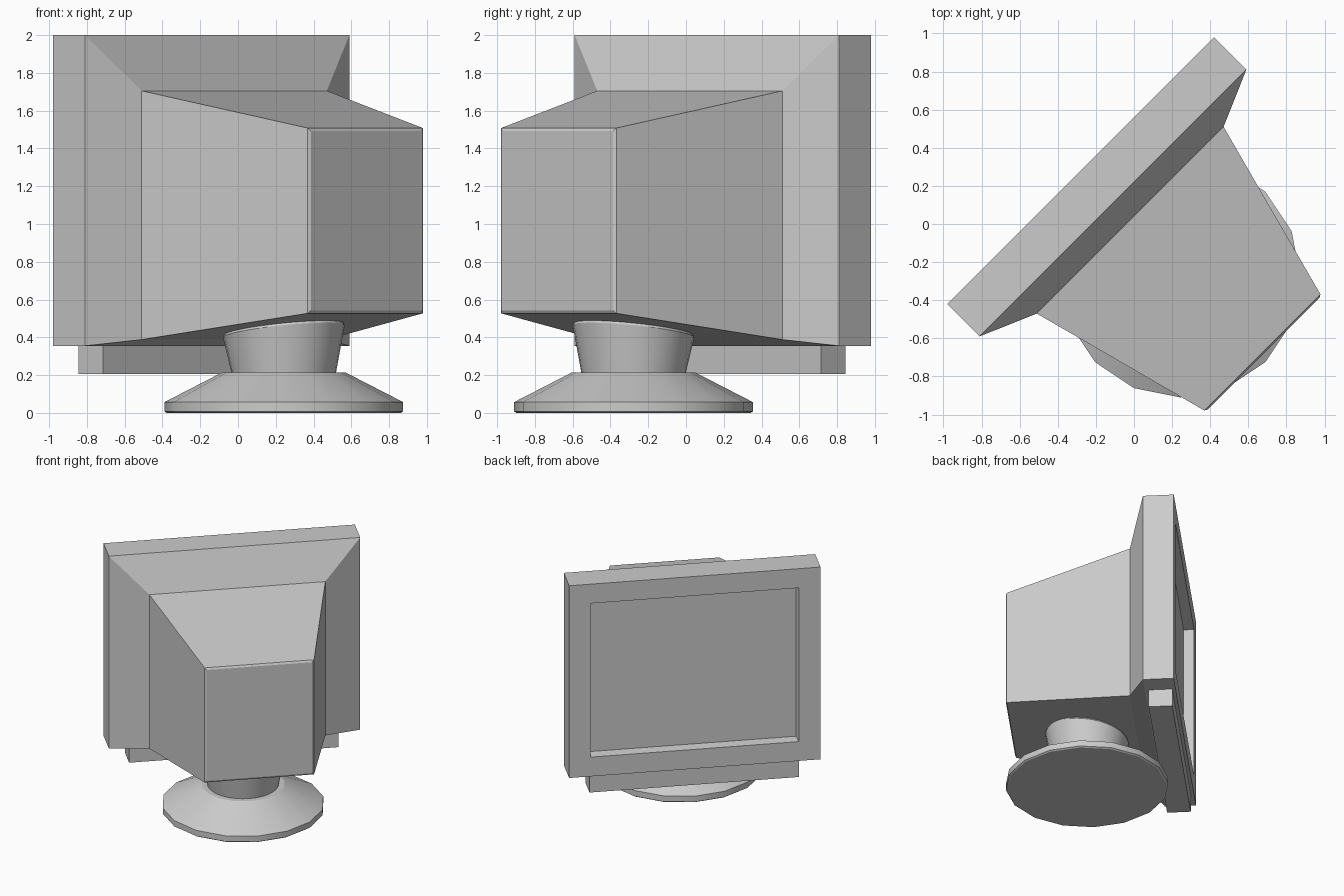
import bpy, bmesh, math

if "Cube" in bpy.data.objects:
    bpy.data.objects.remove(bpy.data.objects["Cube"])

TURN = math.radians(-135)   # local -y is the screen side, turned to face (-x, +y)


def loft(name, rings, cap_start=True, cap_end=True, smooth=False):
    """Skin a sequence of equal-sized vertex rings."""
    bm = bmesh.new()
    loops = [[bm.verts.new(p) for p in ring] for ring in rings]
    n = len(loops[0])
    for a, b in zip(loops, loops[1:]):
        for i in range(n):
            j = (i + 1) % n
            bm.faces.new((a[i], a[j], b[j], b[i]))
    if cap_start:
        bm.faces.new(loops[0])
    if cap_end:
        bm.faces.new(loops[-1][::-1])
    bmesh.ops.recalc_face_normals(bm, faces=bm.faces)
    mesh = bpy.data.meshes.new(name)
    bm.to_mesh(mesh)
    bm.free()
    obj = bpy.data.objects.new(name, mesh)
    bpy.context.collection.objects.link(obj)
    obj.rotation_euler.z = TURN
    if smooth:
        bpy.ops.object.select_all(action='DESELECT')
        obj.select_set(True)
        bpy.context.view_layer.objects.active = obj
        bpy.ops.object.shade_smooth_by_angle(angle=math.radians(25))
    return obj


def rect(half, y, z0, z1):
    return [(-half, y, z0), (half, y, z0), (half, y, z1), (-half, y, z1)]


def circle(r, z, sides, tilt=0.0):
    cx, cy = 0.025, 0.368
    pts = []
    for i in range(sides):
        a = 2 * math.pi * i / sides + TURN
        dy = r * math.sin(a)
        pts.append((cx + r * math.cos(a), cy + dy, z + tilt * dy))
    return pts


# Screen bezel with recessed opening, and the glass as its floor
loft("screen_bezel", [
    rect(0.81, -0.316, 0.53, 1.825),
    rect(0.82, -0.396, 0.52, 1.835),
    rect(0.99, -0.396, 0.355, 2.0),
    rect(0.99, -0.156, 0.355, 2.0)], cap_start=False, cap_end=False)
loft("screen_glass", [
    rect(0.81, -0.316, 0.53, 1.825),
    rect(0.81, -0.300, 0.53, 1.825)])

# Tapered rear housing
loft("rear_housing", [
    rect(0.99, -0.156, 0.355, 2.0),
    rect(0.693, -0.028, 0.388, 1.705),
    rect(0.431, 0.953, 0.527, 1.508),
    rect(0.415, 0.962, 0.543, 1.492)], cap_start=False)

# Control strip under the bezel
loft("control_strip", [
    rect(0.825, -0.37, 0.205, 0.36),
    rect(0.825, -0.186, 0.205, 0.36)])

# Swivel base disc
loft("base_disc", [
    circle(0.62, 0.0, 16),
    circle(0.632, 0.008, 16),
    circle(0.632, 0.057, 16),
    circle(0.325, 0.215, 16)], smooth=True)

# Flared neck, its top tilted to follow the underside of the housing
loft("neck", [
    circle(0.275, 0.205, 32),
    circle(0.322, 0.432, 32, 0.142),
    circle(0.316, 0.446, 32, 0.142),
    circle(0.300, 0.452, 32, 0.142)], smooth=True)
